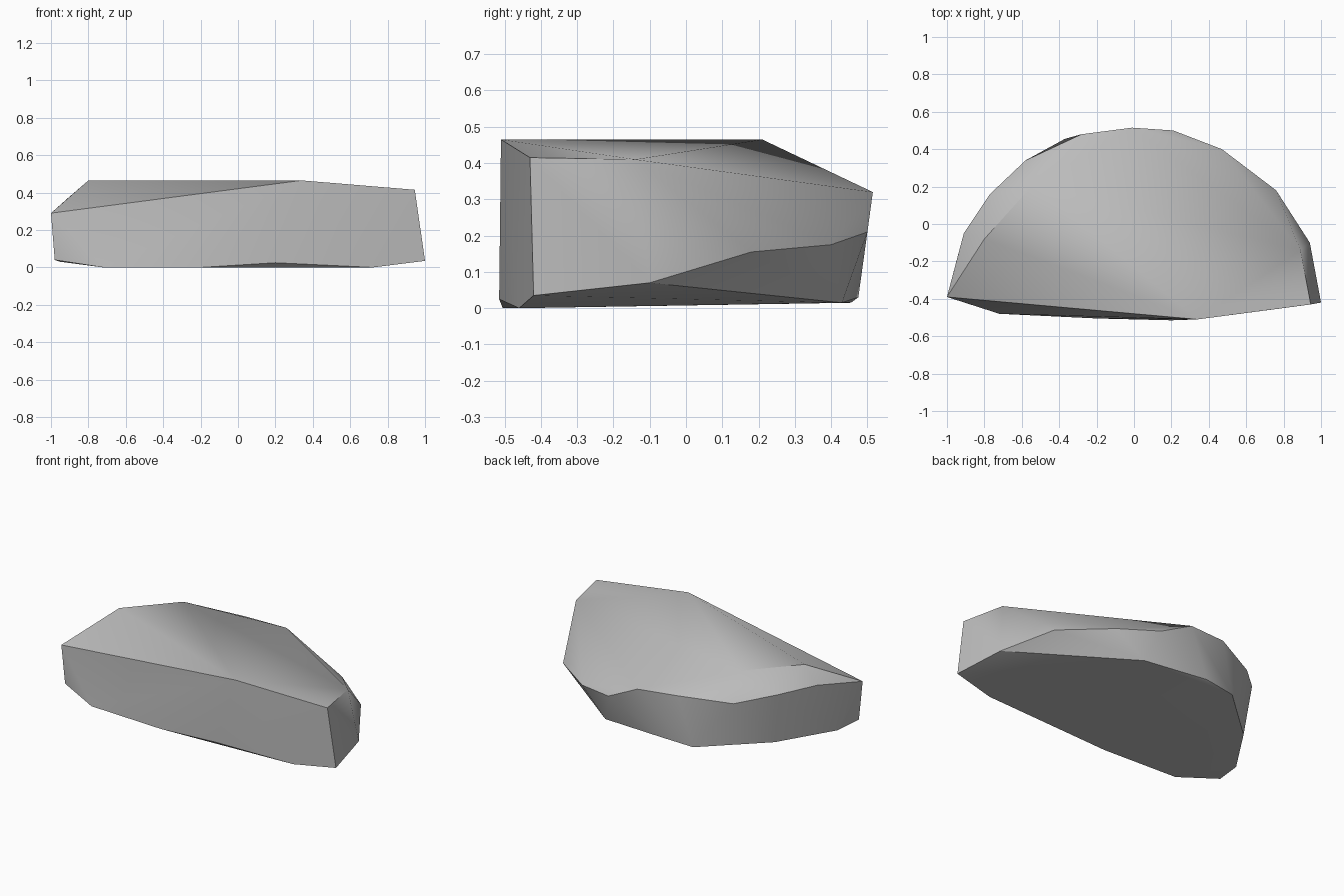
import bpy
import bmesh
import math

default_cube = bpy.data.objects.get("Cube")
if default_cube is not None:
    bpy.data.objects.remove(default_cube, do_unlink=True)


def make_material(name, colour):
    material = bpy.data.materials.new(name)
    material.use_nodes = True
    material.diffuse_color = colour
    shader = material.node_tree.nodes["Principled BSDF"]
    shader.inputs["Base Color"].default_value = colour
    return material


def hull_object(name, outlines, material, smooth_angle):
    """Wrap a faceted solid around a stack of outlines."""
    mesh = bpy.data.meshes.new(name)
    bm = bmesh.new()
    for outline in outlines:
        for point in outline:
            bm.verts.new(point)
    result = bmesh.ops.convex_hull(bm, input=list(bm.verts))
    unused = [item for item in result["geom_interior"]
              if isinstance(item, bmesh.types.BMVert)]
    bmesh.ops.delete(bm, geom=unused, context="VERTS")
    bmesh.ops.recalc_face_normals(bm, faces=list(bm.faces))
    bm.to_mesh(mesh)
    bm.free()
    mesh.materials.append(material)

    obj = bpy.data.objects.new(name, mesh)
    bpy.context.collection.objects.link(obj)
    bpy.ops.object.select_all(action="DESELECT")
    bpy.context.view_layer.objects.active = obj
    obj.select_set(True)
    bpy.ops.object.shade_smooth_by_angle(angle=smooth_angle)
    return obj


# Crown: the nearly flat upper plateau
crown = [
    (-.8, -.08, .465), (-.54, .21, .465), (.34, -.51, .465),
    (.945, -.43, .415), (.89, -.14, .41),
]

# Rim: the curved shoulder, running from the left tip around the back
rim = [
    (-1, -.39, .29), (-.91, -.05, .37), (-.77, .16, .35),
    (-.58, .34, .31), (-.28, .48, .335), (-.01, .515, .32),
    (.21, .5, .21), (.47, .4, .175), (.76, .18, .155),
    (.94, -.1, .07), (1, -.42, .035),
]

# Foot: the outline the rock rests on
foot = [
    (-.72, -.48, 0), (-.2, -.505, 0), (.2, -.515, .025),
    (.72, -.46, 0), (.28, .43, .015), (-.16, .475, .03),
    (-.37, .455, .015), (-.73, .13, .02), (-.95, -.2, .03),
    (-.98, -.38, .04),
]

stone_grey = make_material("stone grey", (.5, .5, .5, 1))
hull_object("rock", [crown, rim, foot], stone_grey, math.radians(30))
